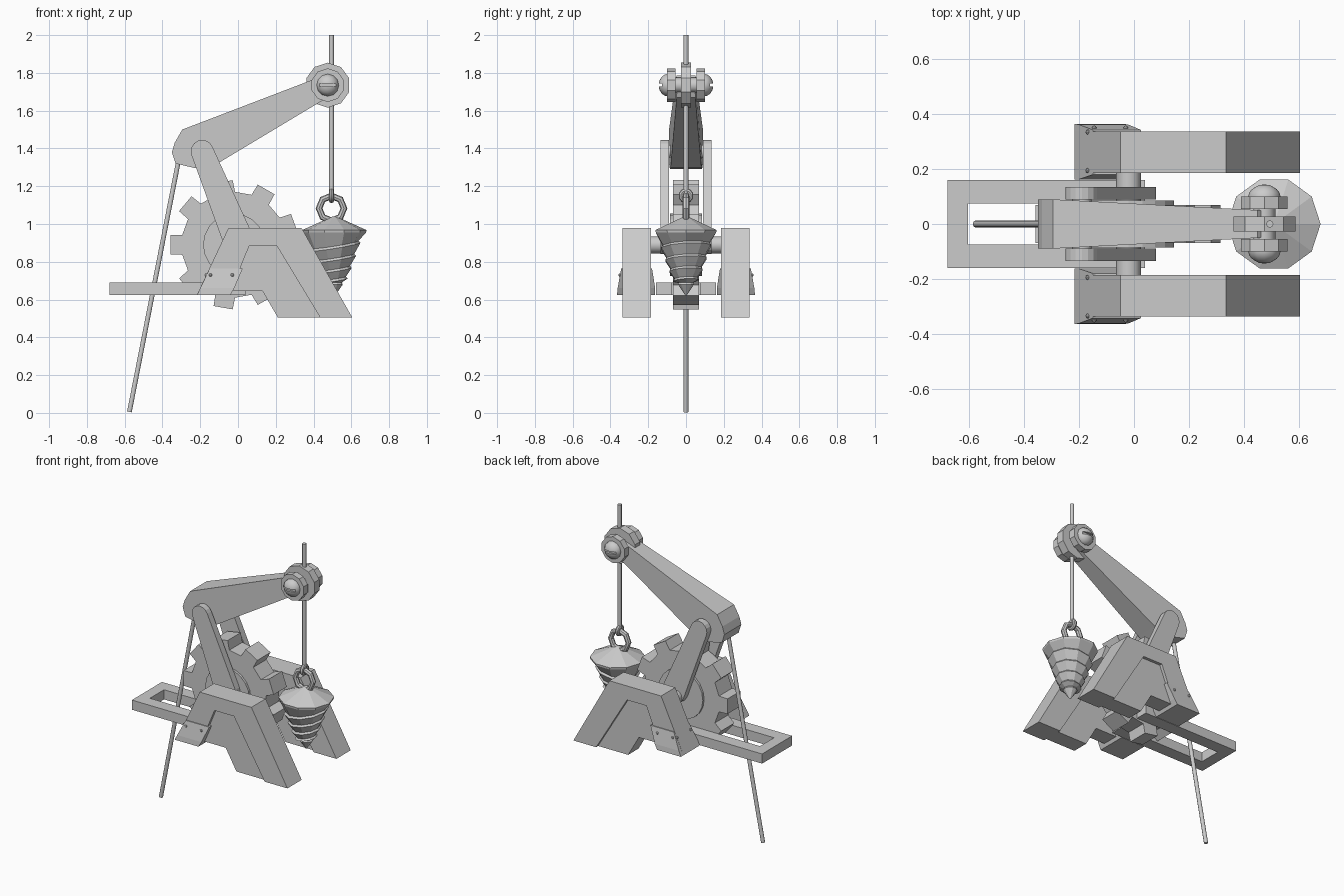
import bpy, bmesh
from math import sin, cos, pi, radians, hypot, atan2
from mathutils import Vector

if "Cube" in bpy.data.objects:
    bpy.data.objects.remove(bpy.data.objects["Cube"])

metal = bpy.data.materials.new("plain_grey")
metal.use_nodes = True
grey = (0.6, 0.6, 0.6, 1)
metal.diffuse_color = grey
metal.node_tree.nodes["Principled BSDF"].inputs["Base Color"].default_value = grey


def finish(name, bm):
    bmesh.ops.recalc_face_normals(bm, faces=bm.faces)
    me = bpy.data.meshes.new(name)
    bm.to_mesh(me)
    bm.free()
    me.materials.append(metal)
    ob = bpy.data.objects.new(name, me)
    bpy.context.collection.objects.link(ob)
    return ob


def smooth(ob, angle=50):
    bpy.ops.object.select_all(action='DESELECT')
    ob.select_set(True)
    bpy.context.view_layer.objects.active = ob
    bpy.ops.object.shade_smooth_by_angle(angle=radians(angle))
    return ob


def loft(name, rings):
    """Skin between matching closed rings, capped at both ends."""
    bm = bmesh.new()
    loops = [[bm.verts.new(p) for p in ring] for ring in rings]
    n = len(loops[0])
    for a, b in zip(loops, loops[1:]):
        for i in range(n):
            j = (i + 1) % n
            bm.faces.new((a[i], a[j], b[j], b[i]))
    bm.faces.new(loops[0])
    bm.faces.new(loops[-1])
    return finish(name, bm)


def prism(name, pts, y0, y1):
    return loft(name, [[(x, y, z) for x, z in pts] for y in (y0, y1)])


def circle(cx, cz, r, n, start=0.0):
    return [(cx + r * cos(start + 2 * pi * i / n), cz + r * sin(start + 2 * pi * i / n))
            for i in range(n)]


def rod(name, a, b, r, n=10):
    a, b = Vector(a), Vector(b)
    q = (b - a).to_track_quat('Z', 'Y')
    ring = [q @ Vector((x, z, 0)) for x, z in circle(0, 0, r, n)]
    return smooth(loft(name, [[p + c for p in ring] for c in (a, b)]))


def capsule(a, ra, b, rb, n=8):
    """Outline around two circles, as used by the links."""
    ang = atan2(b[1] - a[1], b[0] - a[0])
    arc = lambda c, r, s: [(c[0] + r * cos(s + pi * i / n), c[1] + r * sin(s + pi * i / n))
                           for i in range(n + 1)]
    return arc(a, ra, ang + pi / 2) + arc(b, rb, ang - pi / 2)


def torus(name, loc, rot, big, small, n):
    bpy.ops.mesh.primitive_torus_add(location=loc, rotation=rot, major_radius=big,
                                     minor_radius=small, major_segments=n, minor_segments=8)
    ob = bpy.context.object
    ob.name = name
    ob.data.materials.append(metal)
    return smooth(ob, 35)


def ball(name, loc, scale, seg=10, rings=6):
    bm = bmesh.new()
    bmesh.ops.create_uvsphere(bm, u_segments=seg, v_segments=rings, radius=1)
    for v in bm.verts:
        v.co = Vector((v.co.x * scale[0], v.co.z * scale[1], v.co.y * scale[2])) + Vector(loc)
    return finish(name, bm)


# Slotted platform: two rails and a closed end
deck_z = [0.625, 0.69]
outline = [(-0.68, -0.16), (0.04, -0.16), (0.04, -0.075), (-0.605, -0.075),
           (-0.605, 0.075), (0.04, 0.075), (0.04, 0.16), (-0.68, 0.16)]
loft("platform", [[(x, y, z) for x, y in outline] for z in deck_z])

# Gear with nine teeth, hub and axle
gx, gz = -0.02, 0.89
teeth = []
for k in range(9):
    mid = radians(20 + 40 * k)
    for r, off in ((0.28, -0.19), (0.342, -0.15), (0.342, 0.15), (0.28, 0.19)):
        teeth.append((gx + r * cos(mid + off), gz + r * sin(mid + off)))
prism("gear", teeth, -0.07, 0.07)
prism("gear_hub", circle(gx, gz, 0.165, 20), -0.085, 0.085)
smooth(prism("gear_axle", circle(gx, gz, 0.045, 16), -0.2, 0.2))

# Side frames, cuffs and links, one of each per side
arch = [(-0.05, 0.98), (0.336, 0.98), (0.605, 0.505), (0.435, 0.505),
        (0.205, 0.885), (0.06, 0.885), (-0.045, 0.63), (-0.215, 0.63)]
panel = [(0.045, 0.9), (0.21, 0.9), (0.445, 0.506), (0.21, 0.506),
         (0.13, 0.645), (-0.055, 0.645)]
for side, s in (("right", -1), ("left", 1)):
    prism(f"{side}_frame", arch, s * 0.185, s * 0.337)
    prism(f"{side}_frame_panel", panel, s * 0.205, s * 0.317)
    prism(f"{side}_link", capsule((-0.19, 1.385), 0.06, (0.0, 0.92), 0.08),
          s * 0.09, s * 0.135)
    # Cuff tapers upwards around the short foot
    rings = []
    for z, x0, x1, ya, yb in ((0.625, -0.217, -0.04, 0.163, 0.365),
                              (0.66, -0.2, -0.02, 0.163, 0.362),
                              (0.765, -0.15, 0.025, 0.18, 0.343)):
        rings.append([(x0, s * ya, z), (x1, s * ya, z), (x1, s * yb, z), (x0, s * yb, z)])
    loft(f"{side}_cuff", rings)
    for i, (x, y) in enumerate(((-0.145, 0.35), (-0.03, 0.35), (-0.168, 0.335), (-0.168, 0.195))):
        ball(f"{side}_rivet_{i + 1}", (x, s * y, 0.73), (0.009,) * 3, 8, 4)

# Boom narrows in width towards the pulley
boom_side = [(-0.295, 1.5), (-0.335, 1.43), (-0.35, 1.38), (-0.33, 1.32), (-0.21, 1.292),
             (-0.14, 1.3), (-0.10, 1.325), (0.475, 1.67), (0.5, 1.735), (0.45, 1.785)]
half = lambda x: 0.09 - 0.042 * max(0, (x + 0.3) / 0.8)
loft("boom", [[(x, s * half(x), z) for x, z in boom_side] for s in (-1, 1)])
smooth(prism("boom_pivot", circle(-0.19, 1.385, 0.035, 14), -0.13, 0.13))

# Pulley wheel, side washers and slotted caps
px, pz = 0.475, 1.735
prism("pulley_wheel", circle(px, pz, 0.119, 10, pi / 10), -0.027, 0.027)
smooth(prism("pulley_axle", circle(px, pz, 0.04, 12), -0.1, 0.1))
for side, s in (("right", -1), ("left", 1)):
    prism(f"{side}_washer", circle(px, pz, 0.089, 10, pi / 10), s * 0.055, s * 0.1)
    cap = smooth(ball(f"{side}_cap", (px, s * 0.095, pz), (0.06, 0.05, 0.06), 12, 8))
    slot = prism("slot_cutter", [(px - .08, pz - .008), (px + .08, pz - .008),
                                 (px + .08, pz + .008), (px - .08, pz + .008)],
                 s * 0.128, s * 0.18)
    mod = cap.modifiers.new("slot", 'BOOLEAN')
    mod.operation, mod.object, mod.solver = 'DIFFERENCE', slot, 'EXACT'
    bpy.context.view_layer.objects.active = cap
    bpy.ops.object.modifier_apply(modifier=mod.name)
    bpy.data.objects.remove(slot)

# Rods
rod("push_rod", (-0.575, 0, 0.005), (-0.31, 0, 1.36), 0.013)
rod("hanging_rod", (0.495, 0, 1.13), (0.495, 0, 2.0), 0.013)

# Eye and ring joining the rod to the drill
torus("rod_eye", (0.495, 0, 1.15), (0, pi / 2, 0), 0.027, 0.013, 10)
torus("drill_ring", (0.495, 0, 1.083), (pi / 2, 0, pi), 0.066, 0.018, 8)

# Drill head: shallow lid, stepped slanting threads and a point
profile = [(0.01, 1.04, 0), (0.17, 0.968, 0), (0.168, 0.955, 0), (0.128, 0.89, 1),
           (0.138, 0.878, 1), (0.106, 0.825, 1), (0.115, 0.813, 1), (0.083, 0.765, 1),
           (0.092, 0.753, 1), (0.062, 0.712, 1), (0.07, 0.70, 1), (0.04, 0.69, 0),
           (0.045, 0.68, 0), (0.003, 0.62, 0)]
dx = 0.51
loft("drill_head", [[(x, y, z + lean * 0.16 * (x - dx) + lean * 0.06 * y)
                     for x, y in circle(dx, 0, r, 10)] for r, z, lean in profile])
